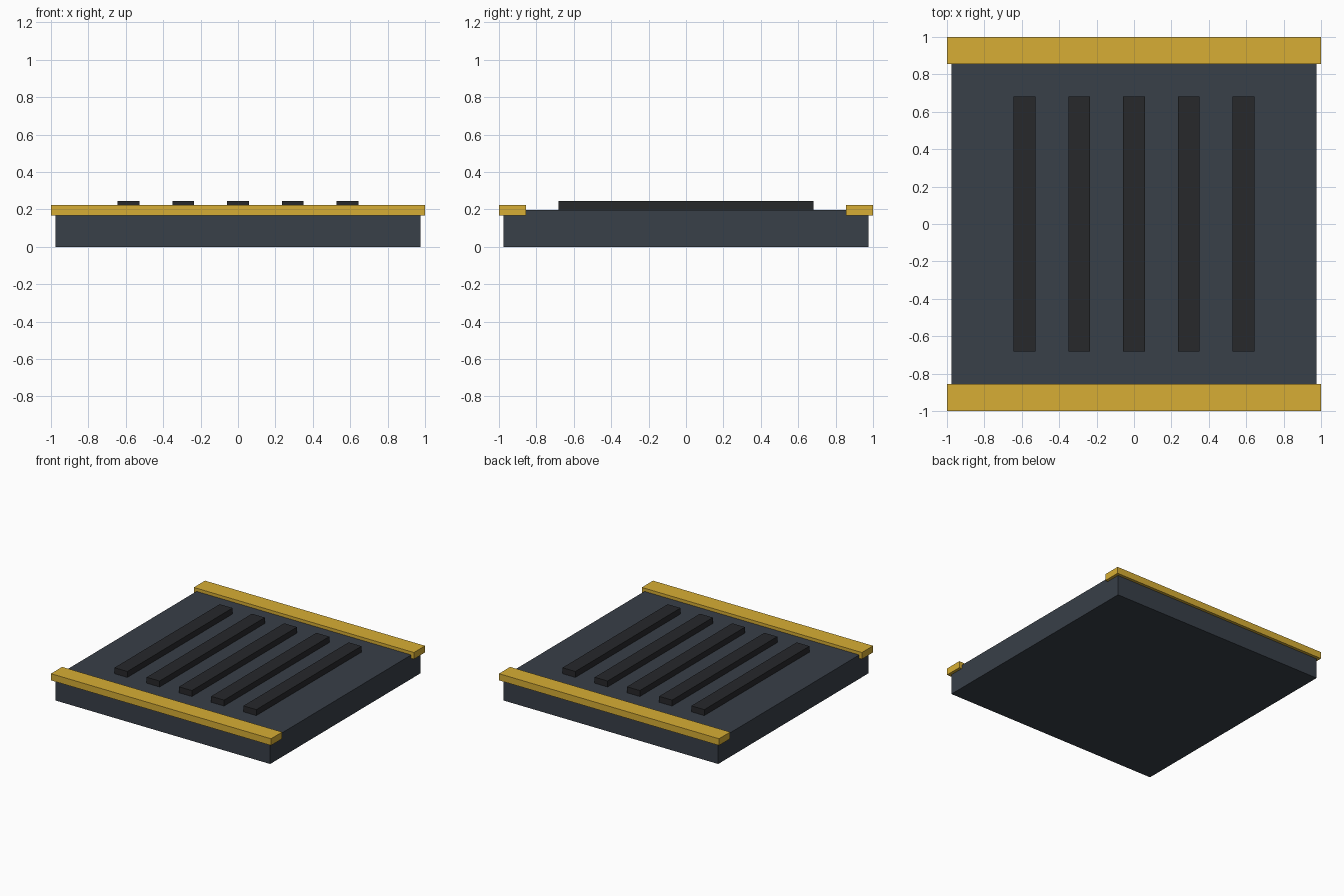
import bpy

if "Cube" in bpy.data.objects:
    bpy.data.objects.remove(bpy.data.objects["Cube"])


def material(name, rgb):
    mat = bpy.data.materials.new(name)
    mat.diffuse_color = (*rgb, 1)
    mat.use_nodes = True
    mat.node_tree.nodes["Principled BSDF"].inputs["Base Color"].default_value = mat.diffuse_color
    return mat


def box(name, x, y, z, mat):
    """Box from (min, max) ranges along each axis."""
    ranges = (x, y, z)
    bpy.ops.mesh.primitive_cube_add(size=1, location=[(a + b) / 2 for a, b in ranges])
    obj = bpy.context.object
    obj.name = name
    obj.scale = [b - a for a, b in ranges]
    bpy.ops.object.transform_apply(location=False, rotation=False, scale=True)
    obj.data.materials.append(mat)
    return obj


slate = material("slate", (0.04, 0.05, 0.065))
charcoal = material("charcoal", (0.02, 0.021, 0.024))
yellow = material("yellow", (0.68, 0.42, 0.035))

# Floor slab
box("base_slab", (-0.976, 0.976), (-0.976, 0.976), (0, 0.197), slate)

# Raised grip ribs
for i in range(5):
    x = (i - 2) * 0.293
    box(f"grip_rib_{i + 1}", (x - 0.0585, x + 0.0585), (-0.683, 0.683), (0.195, 0.246), charcoal)

# Edge rails, front and back
box("front_rail", (-1, 1), (-1, -0.855), (0.168, 0.223), yellow)
box("back_rail", (-1, 1), (0.855, 1), (0.168, 0.223), yellow)
